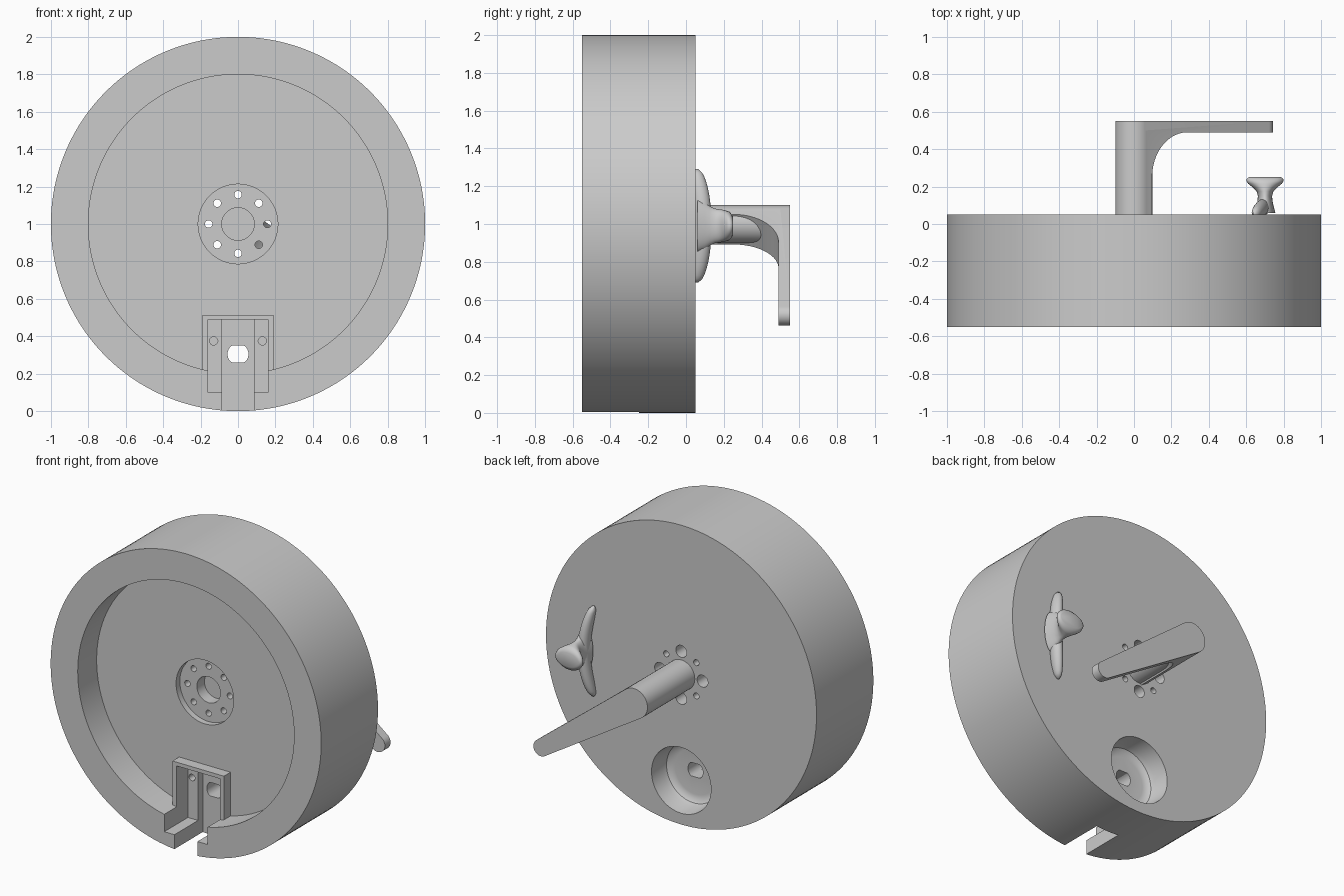
import bpy, bmesh
from math import sin, cos, pi, radians
from mathutils import Matrix

cube = bpy.data.objects.get("Cube")
if cube:
    bpy.data.objects.remove(cube)

grey = bpy.data.materials.new("plain grey")
grey.use_nodes = True
GREY = (0.6, 0.6, 0.6, 1)
grey.diffuse_color = GREY
grey.node_tree.nodes["Principled BSDF"].inputs["Base Color"].default_value = GREY


def make(name, bm):
    bmesh.ops.recalc_face_normals(bm, faces=bm.faces)
    mesh = bpy.data.meshes.new(name)
    bm.to_mesh(mesh)
    bm.free()
    mesh.materials.append(grey)
    ob = bpy.data.objects.new(name, mesh)
    bpy.context.collection.objects.link(ob)
    return ob


def loft(name, rings):
    """Skin a list of rings of points and cap both ends."""
    bm = bmesh.new()
    rows = [[bm.verts.new(p) for p in ring] for ring in rings]
    for a, b in zip(rows, rows[1:]):
        for i in range(len(a)):
            j = (i + 1) % len(a)
            bm.faces.new((a[i], a[j], b[j], b[i]))
    bm.faces.new(rows[0])
    bm.faces.new(rows[-1][::-1])
    return make(name, bm)


def prism(name, outline, y0, y1):
    """Extrude an (x, z) outline along y."""
    return loft(name, [[(x, y, z) for x, z in outline] for y in (y0, y1)])


def ellipse(cx, cz, rx, rz, n=48):
    return [(cx + rx * cos(2 * pi * i / n), cz + rz * sin(2 * pi * i / n)) for i in range(n)]


def disc(name, cx, cz, r, y0, y1, n=48):
    return prism(name, ellipse(cx, cz, r, r, n), y0, y1)


def box(name, half_width, z0, z1, y0, y1):
    w = half_width
    return prism(name, [(-w, z0), (w, z0), (w, z1), (-w, z1)], y0, y1)


def turned(name, cx, cz, sections, n=48):
    """Elliptical sections (y, rx, rz) stacked along y."""
    return loft(name, [[(x, y, z) for x, z in ellipse(cx, cz, rx, rz, n)] for y, rx, rz in sections])


def boolean(ob, tool, operation):
    mod = ob.modifiers.new("cut", 'BOOLEAN')
    mod.operation, mod.solver, mod.object = operation, 'EXACT', tool
    select(ob)
    bpy.ops.object.modifier_apply(modifier=mod.name)
    bpy.data.objects.remove(tool)


def select(ob):
    bpy.ops.object.select_all(action='DESELECT')
    ob.select_set(True)
    bpy.context.view_layer.objects.active = ob


def smooth(ob, angle=30):
    select(ob)
    bpy.ops.object.shade_smooth_by_angle(angle=radians(angle))


FRONT, BACK, FLOOR = -0.55, 0.05, -0.35

# Drum with a wide front pocket and a raised bracket block at its foot
drum = disc("drum", 0, 1, 1, FRONT, BACK, 160)
boolean(drum, disc("pocket", 0, 1, 0.8, FRONT - 0.1, FLOOR, 128), 'DIFFERENCE')
boolean(drum, box("bracket", 0.19, 0.12, 0.515, -0.42, -0.28), 'UNION')

# Bracket cavity, the deeper centre channel and its flat-sided through hole
boolean(drum, box("cavity", 0.16, 0.1, 0.49, FRONT - 0.1, -0.30), 'DIFFERENCE')
boolean(drum, box("channel", 0.085, -0.1, 0.49, FRONT - 0.1, -0.25), 'DIFFERENCE')
slot = [(x, min(max(z, 0.26), 0.35)) for x, z in ellipse(0, 0.305, 0.056, 0.056, 32)]
boolean(drum, prism("slot", slot, -0.3, 0), 'DIFFERENCE')
for side in (-1, 1):
    boolean(drum, disc("screw_hole", side * 0.13, 0.375, 0.022, -0.35, -0.22, 24), 'DIFFERENCE')

# Dished recess low on the back
dish = [(0.15, 0.22), (0.05, 0.22), (-0.05, 0.21), (-0.08, 0.2), (-0.095, 0.18), (-0.1, 0.15)]
boolean(drum, turned("dish", 0, 0.295, [(y, r, r) for y, r in dish], 64), 'DIFFERENCE')

# Hub recess with a blind bore and a ring of eight holes
boolean(drum, disc("hub_recess", 0, 1, 0.213, -0.4, -0.31, 64), 'DIFFERENCE')
boolean(drum, disc("bore", 0, 1, 0.087, -0.4, -0.23), 'DIFFERENCE')
for i in range(8):
    x, z = 0.157 * cos(i * pi / 4), 1 + 0.157 * sin(i * pi / 4)
    boolean(drum, disc("ring_hole", x, z, 0.02, -0.4, 0.1, 24), 'DIFFERENCE')
    if i % 2 == 0:
        boolean(drum, disc("counterbore", x, z, 0.04, -0.08, 0.1, 32), 'DIFFERENCE')
smooth(drum)

# Crank: round shaft and a tapered arm with a filleted underside
REACH, TIP = 0.84, 0.055
outline = [(0.1 * cos(a), 1 + 0.1 * sin(a)) for a in (pi / 2 + pi * i / 32 for i in range(33))]
outline += [(REACH + TIP * cos(a), 1 + TIP * sin(a)) for a in (-pi / 2 + pi * i / 24 for i in range(25))]
crank = prism("crank", outline, 0, 0.55)
R = 0.24
under = [(0.05 + R - R * cos(a), 0.49 - R + R * sin(a)) for a in (pi / 2 * i / 20 for i in range(21))]
under = [(0.05, -0.1)] + under + [(1.2, 0.49), (1.2, -0.1)]
boolean(crank, loft("underside", [[(u, y, z) for u, y in under] for z in (0.7, 1.3)]), 'DIFFERENCE')
boolean(crank, disc("shaft", 0, 1, 0.1, -0.1, 0.5, 64), 'UNION')
swing = Matrix.Translation((0, 0, 1)) @ Matrix.Rotation(radians(35), 4, 'Y') @ Matrix.Translation((0, 0, -1))
crank.data.transform(swing)
smooth(crank)

# Wing grip: curved bar along the back, tips bending to the drum
rings = []
for i in range(33):
    t = -1 + i / 16
    r = 0.01 + 0.035 * (1 - t ** 4) ** 0.5
    cx, cy, z = 0.69 - 0.045 * t * t, 0.09 - 0.035 * t * t, 0.99 + 0.3 * t
    rings.append([(x, y, z) for x, y in ellipse(cx, cy, r * 0.8, r, 20)])
smooth(loft("grip_wing", rings), 60)

# Flared thumb knob rising from the wing
knob = [(0.06, 0.055, 0.14), (0.1, 0.045, 0.125), (0.125, 0.04, 0.105), (0.15, 0.038, 0.092),
        (0.175, 0.045, 0.088), (0.195, 0.065, 0.085), (0.215, 0.09, 0.08), (0.23, 0.1, 0.075),
        (0.243, 0.097, 0.06), (0.25, 0.085, 0.045)]
smooth(turned("grip_knob", 0.7, 0.99, knob), 60)
